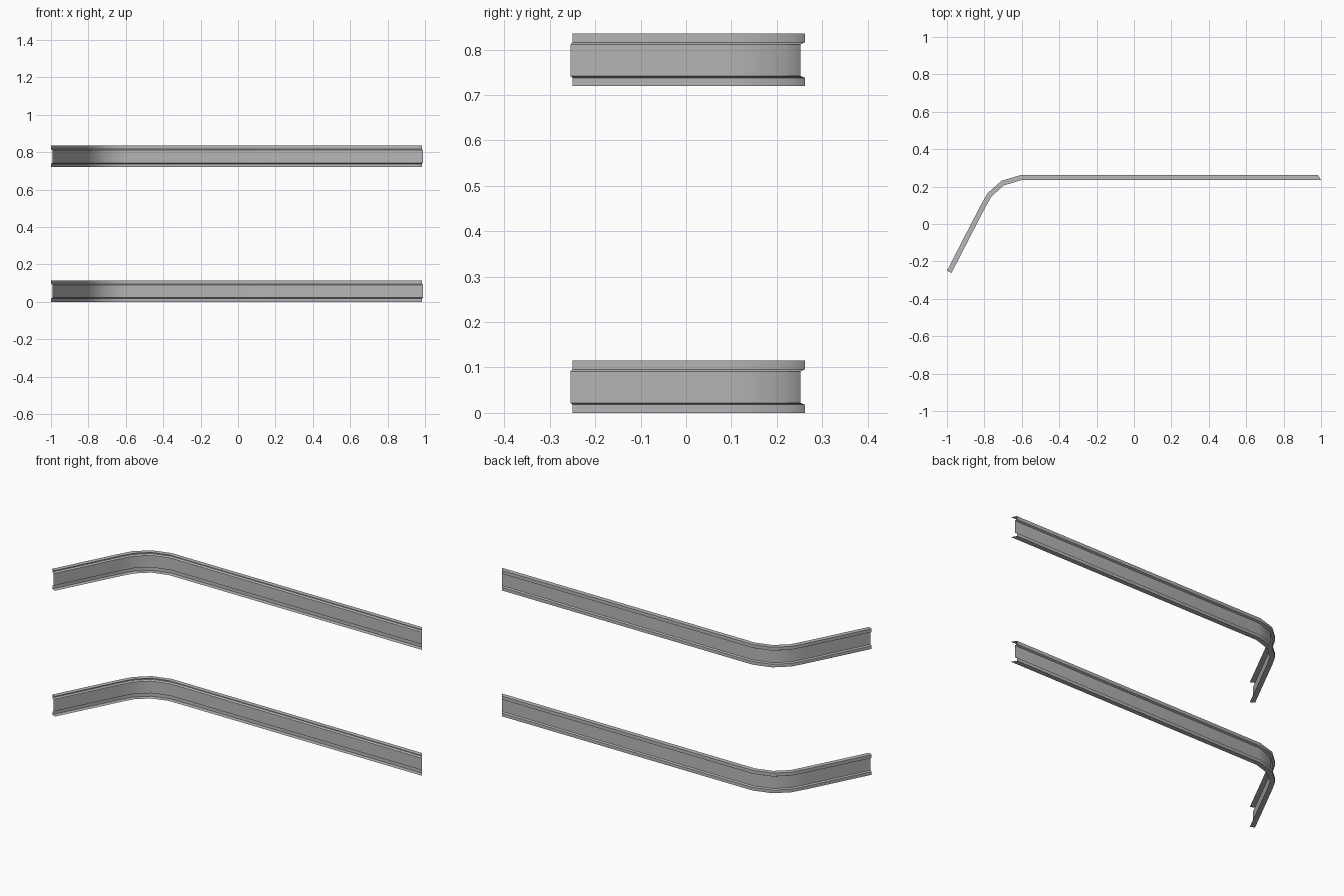
import bpy, bmesh, math
from mathutils import Vector

if "Cube" in bpy.data.objects:
    bpy.data.objects.remove(bpy.data.objects["Cube"])

grey = bpy.data.materials.new("steel grey")
grey.diffuse_color = (0.48, 0.48, 0.48, 1)
grey.use_nodes = True
grey.node_tree.nodes["Principled BSDF"].inputs["Base Color"].default_value = grey.diffuse_color

# Plan path of the outer face, from the short leg to the long straight end
PATH = [Vector(p) for p in [(-1, -0.25), (-0.823, 0.094), (-0.783, 0.165),
                            (-0.708, 0.231), (-0.605, 0.262), (0.983, 0.262)]]
# Sheet profile: (inward offset, height), flange - lip - web - lip - flange
PROFILE = [(0.027, 0), (0, 0), (0, 0.018), (0.010, 0.022),
           (0.010, 0.091), (0, 0.096), (0, 0.115), (0.027, 0.115)]


def inward(a, b):
    d = (b - a).normalized()
    return Vector((d.y, -d.x))


def mitres():
    """Inward offset direction at each path point."""
    n = [inward(a, b) for a, b in zip(PATH, PATH[1:])]
    out = [n[0]]
    for a, b in zip(n, n[1:]):
        out.append((a + b) / (1 + a.dot(b)))
    out.append(Vector((0.63, -1)))      # slanted cut at the straight end
    return out


def rail(name, z):
    bm = bmesh.new()
    rows = []
    for p, m in zip(PATH, mitres()):
        rows.append([bm.verts.new((p.x + m.x * o, p.y + m.y * o, z + h))
                     for o, h in PROFILE])
    for r, s in zip(rows, rows[1:]):
        for i in range(len(PROFILE) - 1):
            bm.faces.new((r[i], r[i + 1], s[i + 1], s[i]))
    # outer side of the sheet faces away from the inside of the bend
    bm.normal_update()
    bm.faces.ensure_lookup_table()
    if bm.faces[1].normal.x > 0:
        bmesh.ops.reverse_faces(bm, faces=bm.faces[:])
    me = bpy.data.meshes.new(name)
    bm.to_mesh(me)
    bm.free()
    me.materials.append(grey)
    ob = bpy.data.objects.new(name, me)
    bpy.context.collection.objects.link(ob)
    bpy.ops.object.select_all(action='DESELECT')
    ob.select_set(True)
    bpy.context.view_layer.objects.active = ob
    bpy.ops.object.shade_smooth_by_angle(angle=math.radians(35))


# Two identical bent rails, one above the other
rail("lower_rail", 0)
rail("upper_rail", 0.72)
